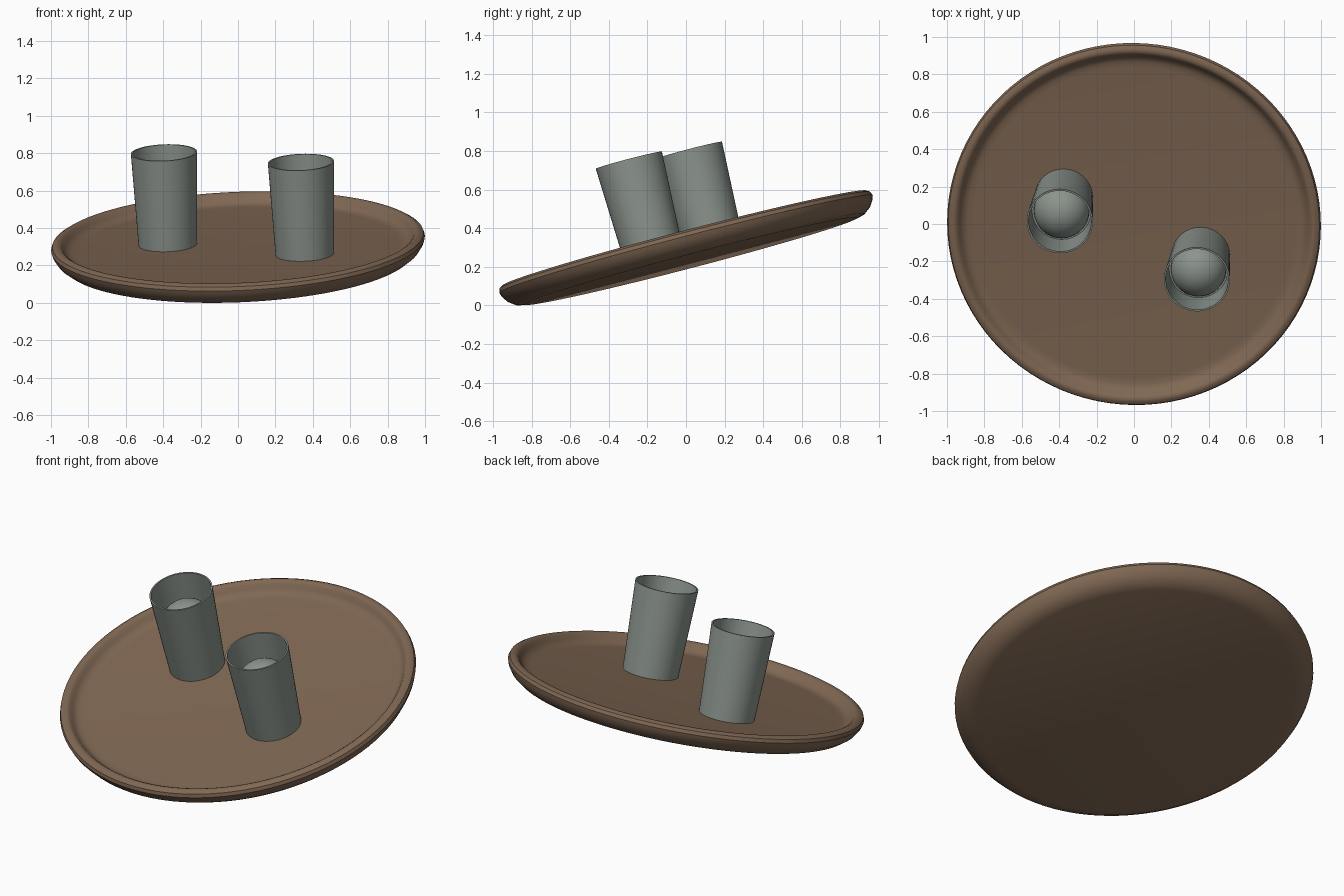
import bpy, bmesh, math
from mathutils import Vector, Matrix

if "Cube" in bpy.data.objects:
    bpy.data.objects.remove(bpy.data.objects["Cube"])


def material(name, rgb):
    m = bpy.data.materials.new(name)
    m.diffuse_color = (*rgb, 1)
    m.use_nodes = True
    m.node_tree.nodes["Principled BSDF"].inputs["Base Color"].default_value = m.diffuse_color
    return m


brown = material("tray brown", (0.215, 0.137, 0.087))
grey = material("cup grey", (0.262, 0.296, 0.266))

# whole tray leans towards the front and a little to the left
normal = Vector((-0.04, -0.252, 0.967)).normalized()
x_axis = (Vector((1, 0, 0)) - normal * normal.x).normalized()
y_axis = normal.cross(x_axis)
tilt = Matrix((x_axis, y_axis, normal)).transposed().to_4x4()


def lathe(name, profile, sides, mat, offset):
    """Revolve (radius, height) points; radius 0 closes on the axis."""
    bm = bmesh.new()
    rings = []
    for r, h in profile:
        if r == 0:
            rings.append([bm.verts.new((0, 0, h))] * sides)
        else:
            rings.append([bm.verts.new((r * math.cos(a), r * math.sin(a), h))
                          for a in (2 * math.pi * i / sides for i in range(sides))])
    for a, b in zip(rings, rings[1:]):
        for i in range(sides):
            j = (i + 1) % sides
            quad = list(dict.fromkeys((a[i], a[j], b[j], b[i])))
            bm.faces.new(quad)
    bmesh.ops.recalc_face_normals(bm, faces=bm.faces)
    bm.transform(tilt @ Matrix.Translation(offset))
    me = bpy.data.meshes.new(name)
    bm.to_mesh(me)
    bm.free()
    me.materials.append(mat)
    ob = bpy.data.objects.new(name, me)
    bpy.context.collection.objects.link(ob)
    bpy.ops.object.select_all(action='DESELECT')
    ob.select_set(True)
    bpy.context.view_layer.objects.active = ob
    bpy.ops.object.shade_smooth_by_angle(angle=math.radians(35))
    return ob


FLOOR = 0.066
# round tray with a rounded raised rim
tray = lathe("tray", [(0, 0), (0.89, 0), (0.935, 0.01), (0.972, 0.038), (0.993, 0.07),
                      (1.0, 0.092), (0.993, 0.112), (0.975, 0.123), (0.957, 0.123),
                      (0.943, 0.114), (0.93, 0.094), (0.912, 0.076), (0.89, 0.068),
                      (0.86, FLOOR), (0, FLOOR)], 96, brown, (0, 0, 0))

# tapered cups: thin open wall with a domed inner floor
H = 0.507
dome = [(0.148 * math.cos(t), H - 0.22 + 0.135 * math.sin(t))
        for t in (math.pi / 2 * k / 8 for k in range(8))] + [(0, H - 0.085)]
cup_profile = [(0, 0), (0.156, 0), (0.177, H), (0.168, H), (0.158, H - 0.22)] + dome
parts = [tray]
for name, x, y in (("left_cup", -0.377, 0.137), ("right_cup", 0.356, -0.177)):
    parts.append(lathe(name, cup_profile, 48, grey, (x, y, FLOOR)))

# rest on the ground, centred
pts = [v.co for v in tray.data.vertices]
shift = Vector((-(min(p.x for p in pts) + max(p.x for p in pts)) / 2,
                -(min(p.y for p in pts) + max(p.y for p in pts)) / 2,
                -min(p.z for p in pts)))
for ob in parts:
    ob.data.transform(Matrix.Translation(shift))
